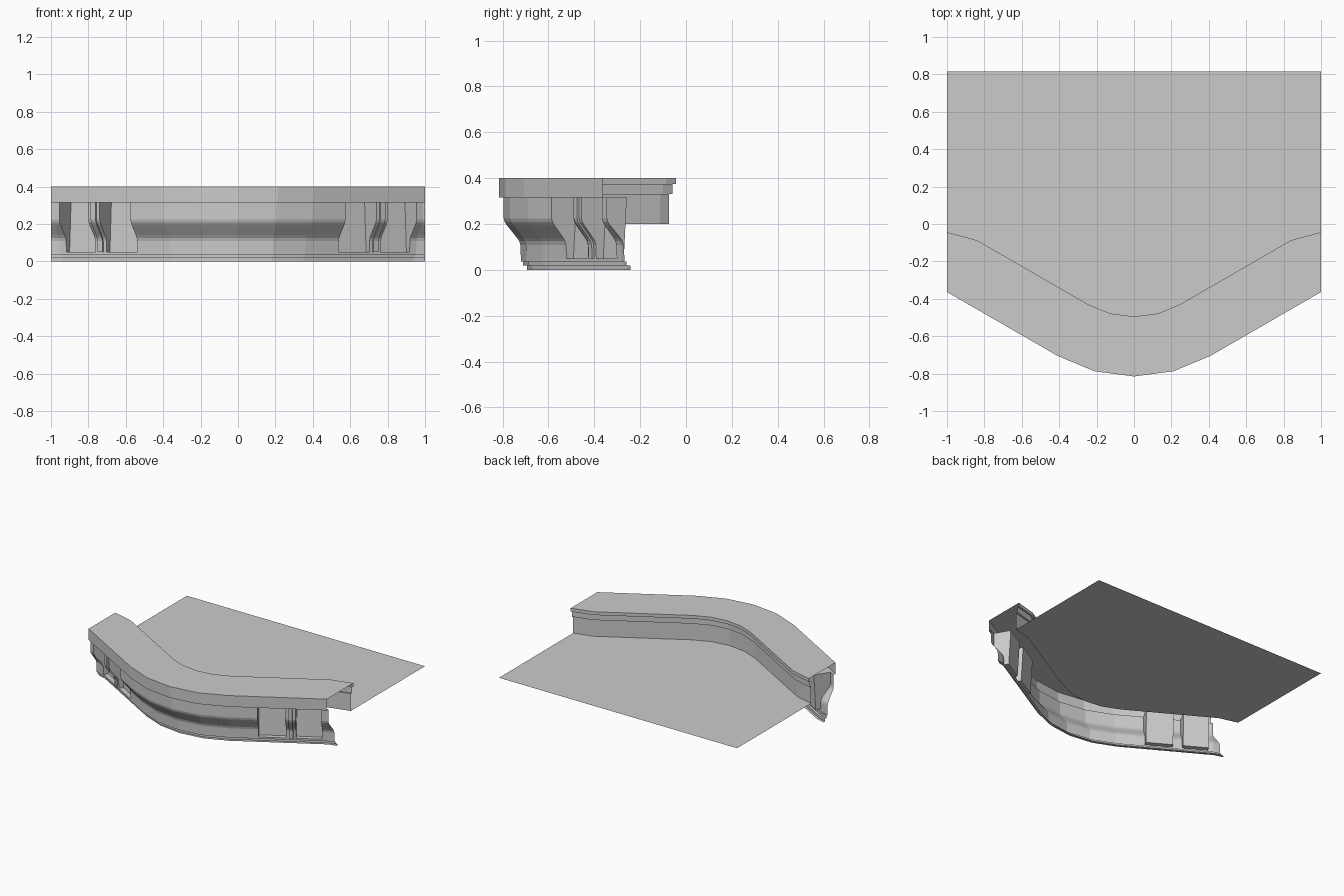
import bpy
import bmesh
from math import sin, cos, tan, radians

if "Cube" in bpy.data.objects:
    bpy.data.objects.remove(bpy.data.objects["Cube"], do_unlink=True)

# One plain grey for everything
grey = bpy.data.materials.new("stone_grey")
grey.use_nodes = True
COLOUR = (0.6, 0.6, 0.6, 1)
grey.diffuse_color = COLOUR
grey.node_tree.nodes["Principled BSDF"].inputs["Base Color"].default_value = COLOUR

RADIUS = 0.815
BEND = radians(30)

# Stations along the right half: arc angles, then distances along the straight wing
RECESSES = [(0.205, 0.395), (0.465, 0.644)]
WING_END = (1 - RADIUS * sin(BEND)) / cos(BEND)
half = [("arc", radians(15)), ("arc", BEND)]
half += [("wing", t) for pair in RECESSES for t in pair]
half += [("wing", WING_END), ("end", WING_END)]
STATIONS = [(k, v, -1) for k, v in reversed(half)] + [("arc", 0, 1)] + [(k, v, 1) for k, v in half]


def place(station, depth, z):
    """Point at a station, set back from the front edge by depth."""
    kind, value, side = station
    r = RADIUS - depth
    if kind == "arc":
        return (side * r * sin(value), -r * cos(value), z)
    x = r * sin(BEND) + value * cos(BEND)
    y = -r * cos(BEND) + value * sin(BEND)
    if kind == "end":
        y += (1 - x) * tan(radians(15))
        x = 1
    return (side * x, y, z)


def finish(name, bm):
    bmesh.ops.remove_doubles(bm, verts=bm.verts, dist=0.0001)
    mesh = bpy.data.meshes.new(name)
    bm.to_mesh(mesh)
    bm.free()
    mesh.materials.append(grey)
    obj = bpy.data.objects.new(name, mesh)
    bpy.context.collection.objects.link(obj)
    return obj


def loft(bm, profile, stations, skip=()):
    rows = [[bm.verts.new(place(s, d, z)) for d, z in profile] for s in stations]
    for i in range(len(rows) - 1):
        if i in skip:
            continue
        a, b = rows[i], rows[i + 1]
        for k in range(len(profile) - 1):
            bm.faces.new((a[k], a[k + 1], b[k + 1], b[k]))


def swept(name, profile, skip=()):
    bm = bmesh.new()
    loft(bm, profile, STATIONS, skip)
    return finish(name, bm)


# Cross-sections as (depth, height)
BACK = [(0.29, 0.2), (0.29, 0.33), (0.305, 0.33), (0.305, 0.375), (0.32, 0.375), (0.32, 0.4)]
CAP = [(0.32, 0.4), (0, 0.4), (0, 0.315), (0.02, 0.315)]
WALL = [(0.02, 0.315), (0.02, 0.225), (0.025, 0.208), (0.035, 0.193), (0.078, 0.14),
        (0.088, 0.125), (0.093, 0.108), (0.095, 0.05)]
BASE = [(0.095, 0.05), (0.095, 0.037), (0.105, 0.037), (0.105, 0.018),
        (0.122, 0.018), (0.122, 0), (0.14, 0)]
NICHE = [WALL[0], (0.145, 0.315), (0.13, 0.05), WALL[-1]]

# Wall spans that are opened up for the recesses
spans = [i for i in range(len(STATIONS) - 1)
         if any({STATIONS[i][1], STATIONS[i + 1][1]} == set(pair) for pair in RECESSES)]

swept("back_wall", BACK)
swept("top_cap", CAP)
swept("front_wall", WALL, spans)
swept("base_moulding", BASE)

# Recesses: ceiling, flat back, floor and two curved cheeks each
for n, i in enumerate(spans):
    bm = bmesh.new()
    pair = STATIONS[i:i + 2]
    loft(bm, NICHE, pair)
    outline = WALL + [NICHE[2], NICHE[1]]
    for station, order in zip(pair, (outline, outline[::-1])):
        bm.faces.new([bm.verts.new(place(station, d, z)) for d, z in order])
    finish(f"wall_recess_{n + 1}", bm)

# Slim raised strip on the pier between each pair of recesses
for side, label in ((-1, "right"), (1, "left")):
    bm = bmesh.new()
    raised = [(d - 0.01, z) for d, z in WALL]
    ends = [("wing", t, side) for t in (0.415, 0.445)]
    ends.sort(key=lambda s: s[1] * side)
    loft(bm, raised + [WALL[-1]], ends)
    for station, flip in zip(ends, (True, False)):
        strip = [(station, a, b) for a, b in zip(zip(raised, raised[1:]), zip(WALL, WALL[1:]))]
        for s, (r0, r1), (w0, w1) in strip:
            quad = [r0, w0, w1, r1]
            if not flip:
                quad.reverse()
            bm.faces.new([bm.verts.new(place(s, d, z)) for d, z in reversed(quad)])
    finish(f"{label}_pier_strip", bm)

# Flat roof sheet running back from the foot of the rear wall
bm = bmesh.new()
front = [place(s, 0.29, 0.2) for s in STATIONS]
for p, q in zip(front, front[1:]):
    corners = [p, q, (q[0], RADIUS, 0.2), (p[0], RADIUS, 0.2)]
    bm.faces.new([bm.verts.new(c) for c in corners])
finish("roof_sheet", bm)
